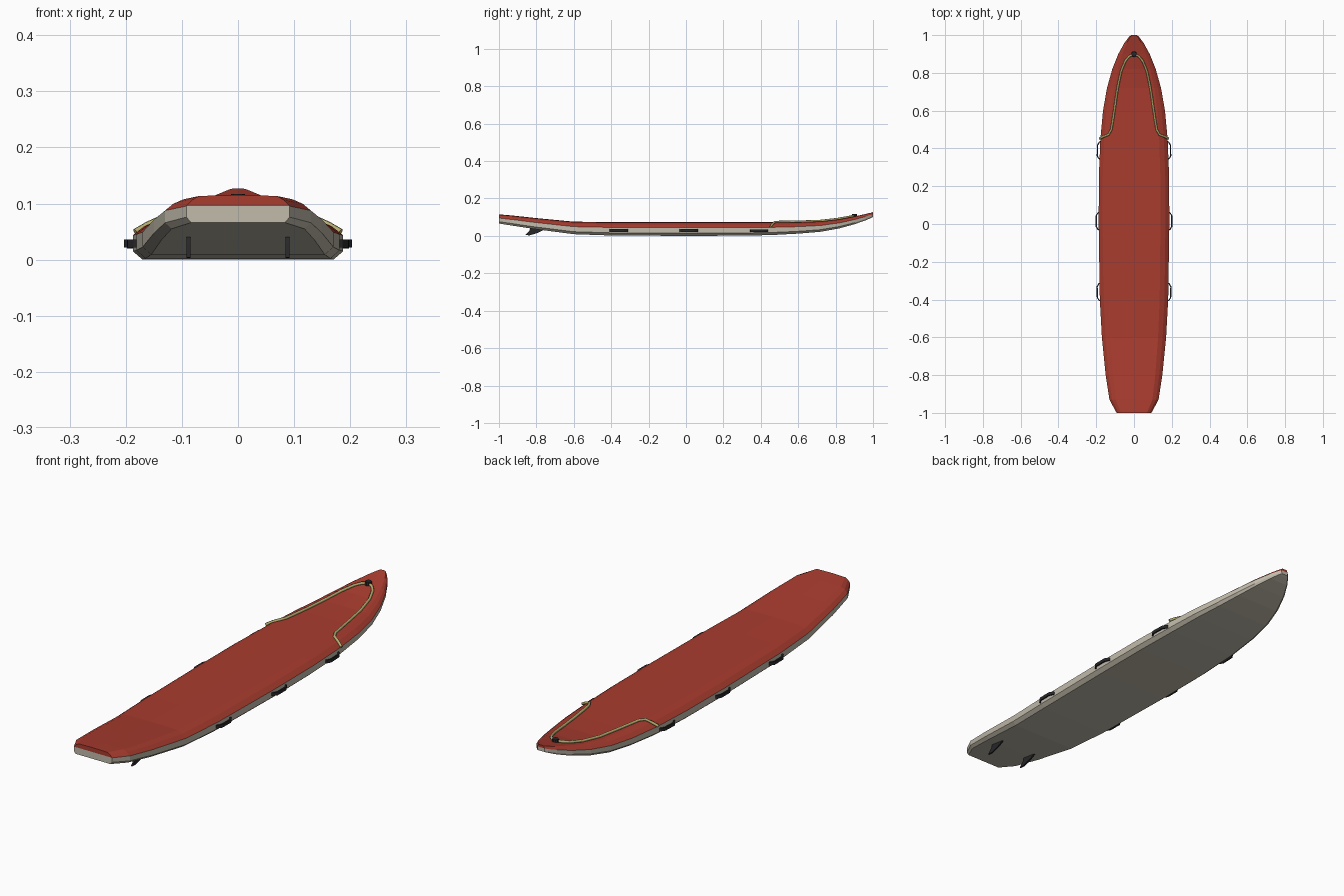
import bpy, bmesh, math
from mathutils import Vector

if "Cube" in bpy.data.objects:
    bpy.data.objects.remove(bpy.data.objects["Cube"])


def mat(name, rgb):
    m = bpy.data.materials.new(name)
    m.diffuse_color = (*rgb, 1)
    m.use_nodes = True
    m.node_tree.nodes["Principled BSDF"].inputs["Base Color"].default_value = m.diffuse_color
    return m


RED = mat("deck_red", (0.40, 0.045, 0.028))
CREAM = mat("hull_cream", (0.54, 0.50, 0.41))
BLACK = mat("fitting_black", (0.02, 0.02, 0.022))
ROPE = mat("rope_khaki", (0.47, 0.42, 0.16))


def finish(bm, name, *mats):
    bmesh.ops.recalc_face_normals(bm, faces=bm.faces)
    me = bpy.data.meshes.new(name)
    bm.to_mesh(me)
    bm.free()
    for m in mats:
        me.materials.append(m)
    ob = bpy.data.objects.new(name, me)
    bpy.context.collection.objects.link(ob)
    return ob


# Hull stations: y, half width, bottom z, thickness
STATIONS = [
    (-1.0, 0.092, 0.066, 0.049), (-0.93, 0.130, 0.055, 0.054),
    (-0.8, 0.150, 0.035, 0.060), (-0.6, 0.170, 0.009, 0.067),
    (-0.4, 0.181, 0.002, 0.072), (0.0, 0.187, 0.0, 0.073),
    (0.25, 0.186, 0.001, 0.072), (0.45, 0.178, 0.004, 0.069),
    (0.6, 0.164, 0.012, 0.062), (0.72, 0.143, 0.022, 0.056),
    (0.82, 0.115, 0.040, 0.049), (0.9, 0.083, 0.062, 0.042),
    (0.96, 0.050, 0.083, 0.034), (0.99, 0.027, 0.096, 0.028),
    (1.0, 0.016, 0.101, 0.026)]
# Half cross-section: fraction of half width, fraction of thickness
PROFILE = [(0, 0), (0.91, 0), (1, 0.2), (1, 0.6), (0.89, 0.82), (0.75, 0.97), (0, 1)]


def station(y):
    for a, b in zip(STATIONS, STATIONS[1:]):
        if y <= b[0]:
            t = (y - a[0]) / (b[0] - a[0])
            return [p + (q - p) * t for p, q in zip(a, b)][1:]
    return STATIONS[-1][1:]


def deck_z(x, y):
    w, zb, h = station(y)
    f = min(abs(x) / w, 1)
    top = PROFILE[3:]
    for (x0, z0), (x1, z1) in zip(top, top[1:]):
        if f >= x1:
            return zb + h * (z1 + (z0 - z1) * (f - x1) / (x0 - x1 or 1))
    return zb + h


# Board hull: cream below the deck line of the profile, red above
n = len(PROFILE)
ring = [(x, z, i) for i, (x, z) in enumerate(PROFILE)]
ring += [(-x, z, i) for x, z, i in ring[-2:0:-1]]
bm = bmesh.new()
loops = [[bm.verts.new((x * w, y, zb + z * h)) for x, z, i in ring]
         for y, w, zb, h in STATIONS]
N = len(ring)
for A, B in zip(loops, loops[1:]):
    for k in range(N):
        j = (k + 1) % N
        f = bm.faces.new((A[k], A[j], B[j], B[k]))
        f.material_index = 1 if min(ring[k][2], ring[j][2]) < 3 else 0
# End caps with the same split
for L in (loops[0], loops[-1]):
    for i in range(n - 1):
        vs = [L[i], L[i + 1]]
        vs += [L[N - i - 1]] if i + 1 < n - 1 else []
        vs += [L[N - i]] if i else []
        f = bm.faces.new(vs)
        f.material_index = 1 if i < 3 else 0
finish(bm, "board_hull", RED, CREAM)


def prism(name, outline, material):
    """Join two matching outlines into a solid."""
    bm = bmesh.new()
    a, b = ([bm.verts.new(p) for p in side] for side in outline)
    bm.faces.new(a)
    bm.faces.new(b[::-1])
    for k in range(len(a)):
        j = (k + 1) % len(a)
        bm.faces.new((a[k], b[k], b[j], a[j]))
    return finish(bm, name, material)


for s, side in ((1, "right"), (-1, "left")):
    # Rail grab handles: bent straps standing off the rail
    for num, yc in enumerate((-0.36, 0.015, 0.39), 1):
        path = [(-0.05, -0.003), (-0.046, 0.006), (-0.03, 0.016),
                (0.03, 0.016), (0.046, 0.006), (0.05, -0.003)]
        inner = [(-0.043, -0.003), (-0.041, 0.003), (-0.027, 0.010),
                 (0.027, 0.010), (0.041, 0.003), (0.043, -0.003)]
        zc = 0.029 if num < 3 else 0.027
        bm = bmesh.new()
        rows = []
        for (dy, o), (iy, q) in zip(path, inner):
            out = s * (station(yc + dy)[0] + o)
            inn = s * (station(yc + iy)[0] + q)
            rows.append([bm.verts.new(p) for p in (
                (out, yc + dy, zc - 0.007), (out, yc + dy, zc + 0.007),
                (inn, yc + iy, zc + 0.007), (inn, yc + iy, zc - 0.007))])
        for A, B in zip(rows, rows[1:]):
            for k in range(4):
                j = (k + 1) % 4
                bm.faces.new((A[k], A[j], B[j], B[k]))
        bm.faces.new(rows[0])
        bm.faces.new(rows[-1])
        finish(bm, f"grab_handle_{side}_{num}", BLACK)

    # Swept tail fin
    fin = [(-0.755, 0.034), (-0.83, 0.046), (-0.838, 0.027), (-0.860, 0.004),
           (-0.835, 0.003), (-0.795, 0.015)]
    prism(f"tail_fin_{side}",
          [[(s * 0.088 + d, y, z) for y, z in fin] for d in (-0.0035, 0.0035)], BLACK)

# Bow rope lying on the deck from rail to rail through the nose plug
half = [(0.183, 0.452), (0.16, 0.463), (0.135, 0.473), (0.12, 0.50), (0.112, 0.55),
        (0.10, 0.63), (0.087, 0.72), (0.068, 0.81), (0.045, 0.865), (0.025, 0.888), (0, 0.9)]
pts = half + [(-x, y) for x, y in half[-2::-1]]
cu = bpy.data.curves.new("bow_rope", "CURVE")
cu.dimensions = "3D"
cu.bevel_depth = 0.006
cu.bevel_resolution = 1
cu.use_fill_caps = True
sp = cu.splines.new("POLY")
sp.points.add(len(pts) - 1)
for p, (x, y) in zip(sp.points, pts):
    p.co = (x, y, deck_z(x, y) + 0.004, 1)
cu.materials.append(ROPE)
rope = bpy.data.objects.new("bow_rope", cu)
bpy.context.collection.objects.link(rope)
bpy.context.view_layer.objects.active = rope
rope.select_set(True)
bpy.ops.object.convert(target="MESH")

# Nose plug holding the rope
bm = bmesh.new()
bmesh.ops.create_cone(bm, cap_ends=True, segments=10, radius1=0.016, radius2=0.013, depth=0.02)
bmesh.ops.translate(bm, verts=bm.verts, vec=Vector((0, 0.9, deck_z(0, 0.9) + 0.003)))
finish(bm, "nose_plug", BLACK)
